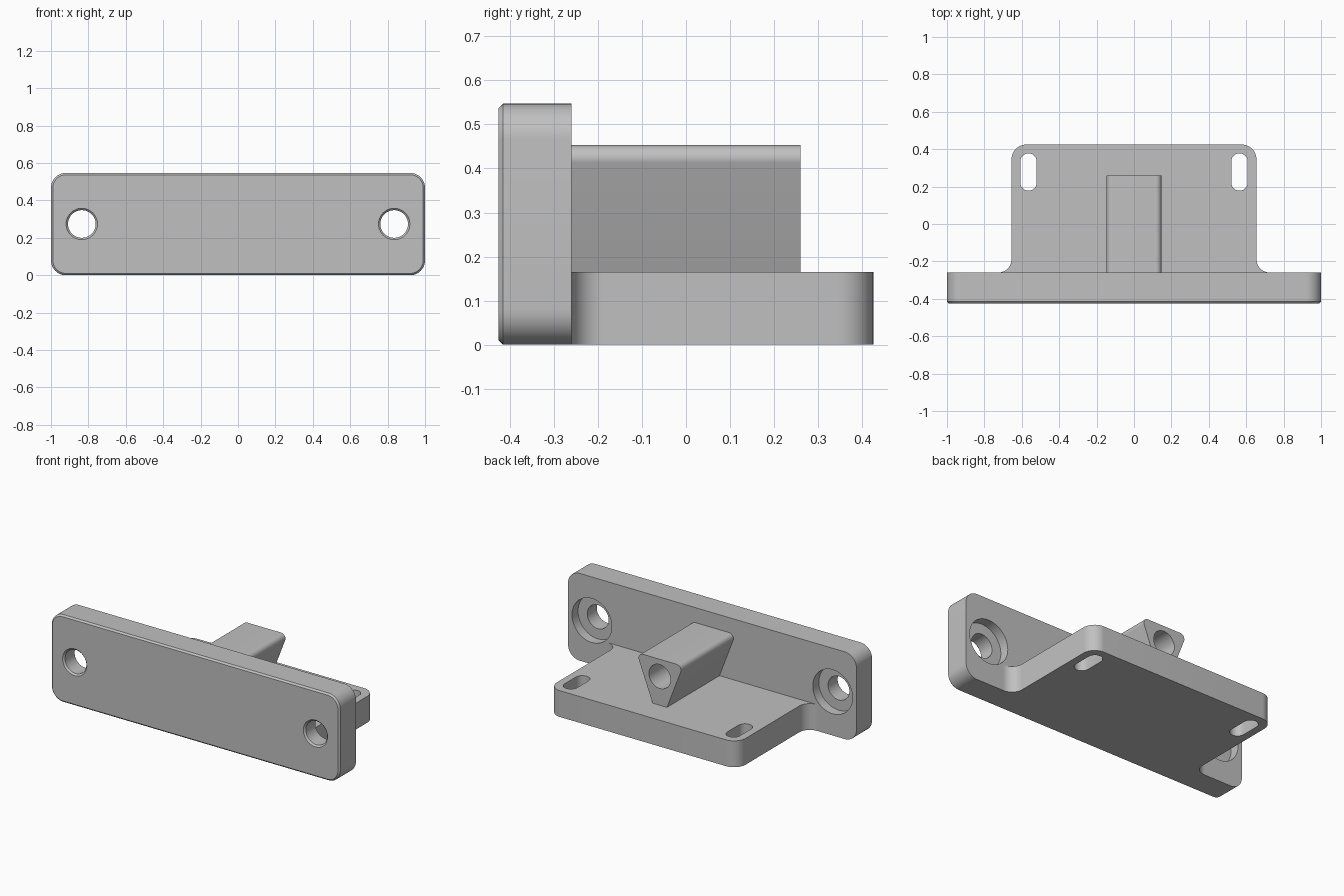
import bpy, bmesh
from math import sin, cos, pi, radians

cube = bpy.data.objects.get("Cube")
if cube:
    bpy.data.objects.remove(cube, do_unlink=True)

grey = bpy.data.materials.new("plain grey")
grey.use_nodes = True
grey.diffuse_color = (0.53, 0.53, 0.53, 1)
grey.node_tree.nodes["Principled BSDF"].inputs["Base Color"].default_value = grey.diffuse_color


def arc(cx, cy, r, start, end, n=12):
    """Points on an arc, angles in degrees."""
    angles = [radians(start + (end - start) * i / n) for i in range(n + 1)]
    return [(cx + r * cos(a), cy + r * sin(a)) for a in angles]


def round_rect(x, low, high, r):
    """Rounded rectangle, symmetric about zero in its first coordinate."""
    return (arc(x - r, low + r, r, -90, 0) + arc(x - r, high - r, r, 0, 90)
            + arc(r - x, high - r, r, 90, 180) + arc(r - x, low + r, r, 180, 270))


def circle(x, z, r):
    return arc(x, z, r, 0, 360, 48)[:-1]


def loft(name, sections, axis):
    """Solid through equal-length outlines, each given as (outline, position on axis)."""
    bm = bmesh.new()
    rings = []
    for outline, t in sections:
        rings.append([bm.verts.new((u, t, v) if axis == "y" else (u, v, t)) for u, v in outline])
    for a, b in zip(rings, rings[1:]):
        for i in range(len(a)):
            j = (i + 1) % len(a)
            bm.faces.new((a[i], a[j], b[j], b[i]))
    bm.faces.new(rings[0][::-1])
    bm.faces.new(rings[-1])
    bmesh.ops.recalc_face_normals(bm, faces=bm.faces[:])
    mesh = bpy.data.meshes.new(name)
    bm.to_mesh(mesh)
    bm.free()
    obj = bpy.data.objects.new(name, mesh)
    obj.data.materials.append(grey)
    bpy.context.collection.objects.link(obj)
    return obj


def activate(obj):
    bpy.ops.object.select_all(action="DESELECT")
    obj.select_set(True)
    bpy.context.view_layer.objects.active = obj


def cut(obj, cutter):
    """Subtract the cutter, then discard it."""
    cutter.hide_render = True
    mod = obj.modifiers.new("cut", "BOOLEAN")
    mod.operation = "DIFFERENCE"
    mod.solver = "EXACT"
    mod.object = cutter
    activate(obj)
    bpy.ops.object.modifier_apply(modifier=mod.name)
    bpy.data.objects.remove(cutter, do_unlink=True)


FRONT, JOINT, BACK = -0.425, -0.26, 0.425
HEIGHT, SHELF = 0.547, 0.165
CH = 0.01

# Face plate with a chamfered front rim
rim = round_rect(1 - CH, CH, HEIGHT - CH, 0.07)
full = round_rect(1, 0, HEIGHT, 0.08)
plate = loft("face_plate", [(rim, FRONT), (full, FRONT + CH), (full, JOINT)], "y")

# Screw holes: chamfered at the front, counterbored at the back
for side in (-1, 1):
    steps = [(0.094, FRONT - CH), (0.074, FRONT + CH), (0.074, JOINT - 0.06),
             (0.138, JOINT - 0.06), (0.138, JOINT + 0.05)]
    cut(plate, loft("screw_cutter", [(circle(side * 0.835, 0.274, r), y) for r, y in steps], "y"))

# Shelf with rounded back corners and fillets flaring into the plate
W, F, R = 0.655, 0.072, 0.08
half = arc(W + F, JOINT + F, F, 270, 180) + arc(W - R, BACK - R, R, 0, 90)
shelf_outline = half + [(-x, y) for x, y in reversed(half)]
shelf = loft("shelf", [(shelf_outline, 0), (shelf_outline, SHELF)], "z")

# Long mounting slots near the back corners
for side in (-1, 1):
    x, r = side * 0.564, 0.044
    slot = arc(x, 0.378 - r, r, 0, 180) + arc(x, 0.178 + r, r, 180, 360)
    cut(shelf, loft("slot_cutter", [(slot, -0.1), (slot, SHELF + 0.1)], "z"))

# Tapered block, narrow at the bottom, with rounded upper edges
TOP, RB = 0.453, 0.03
half = [(0.05, SHELF)] + arc(0.147 - RB, TOP - RB, RB, -20, 90)
block_outline = half + [(-x, z) for x, z in reversed(half)]
block = loft("tapered_block", [(block_outline, JOINT), (block_outline, 0.26)], "y")

# Blind bore in the back of the block
bore = circle(0, 0.345, 0.075)
cut(block, loft("bore_cutter", [(bore, -0.15), (bore, 0.36)], "y"))

for obj in (plate, shelf, block):
    activate(obj)
    bpy.ops.object.shade_smooth_by_angle(angle=radians(25))
